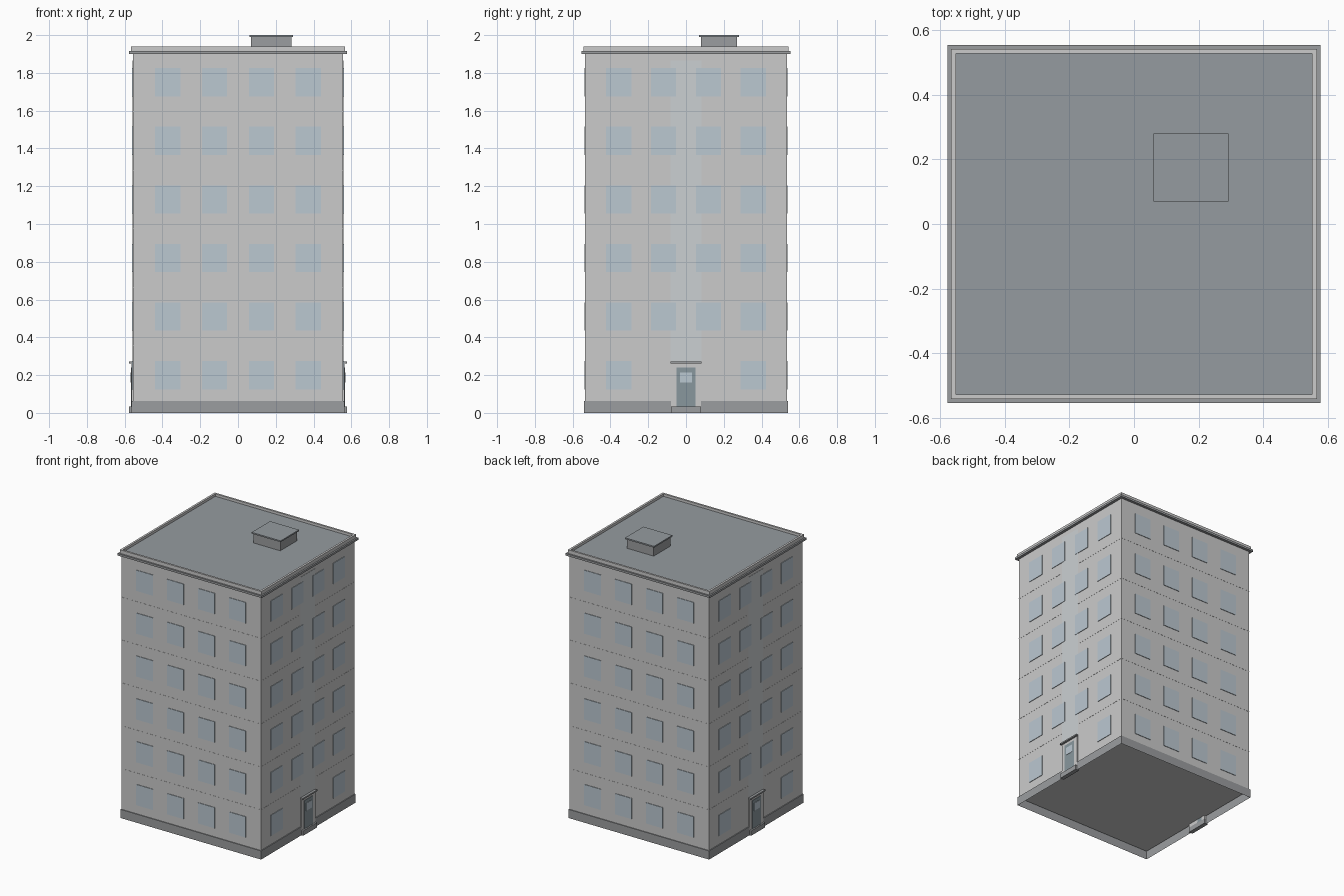
import bpy, bmesh

if "Cube" in bpy.data.objects:
    bpy.data.objects.remove(bpy.data.objects["Cube"])


def mat(name, r, g, b):
    m = bpy.data.materials.new(name)
    m.diffuse_color = (r, g, b, 1)
    m.use_nodes = True
    m.node_tree.nodes["Principled BSDF"].inputs["Base Color"].default_value = m.diffuse_color
    return m


GLASS = mat("glass", 0.50, 0.58, 0.64)
PANEL = mat("stair_panel", 0.60, 0.63, 0.65)
ROOF = mat("roofing", 0.30, 0.33, 0.35)
DARK = mat("dark_trim", 0.33, 0.34, 0.35)
DOOR = mat("door_paint", 0.25, 0.31, 0.34)


def boxes(name, specs, material=None, skip_bottom=False):
    """One object from boxes given as (x0, x1, y0, y1, z0, z1)."""
    bm = bmesh.new()
    for x0, x1, y0, y1, z0, z1 in specs:
        vs = bmesh.ops.create_cube(bm, size=1)["verts"]
        for v in vs:
            v.co = (x1 if v.co.x > 0 else x0,
                    y1 if v.co.y > 0 else y0,
                    z1 if v.co.z > 0 else z0)
    if skip_bottom:
        bm.normal_update()
        low = [f for f in bm.faces if f.normal.z < -0.5]
        bmesh.ops.delete(bm, geom=low, context='FACES')
    me = bpy.data.meshes.new(name)
    bm.to_mesh(me)
    bm.free()
    ob = bpy.data.objects.new(name, me)
    bpy.context.collection.objects.link(ob)
    if material:
        me.materials.append(material)
    return ob


def ring(ox, oy, ix, iy, z0, z1):
    """Four bars forming a rectangular frame."""
    return [(-ox, ox, -oy, -iy, z0, z1), (-ox, ox, iy, oy, z0, z1),
            (-ox, -ix, -iy, iy, z0, z1), (ix, ox, -iy, iy, z0, z1)]


def side(s, x0, x1, y0, y1, z0, z1):
    """Box on the right (s=1) or left (s=-1) wall."""
    return (min(s * x0, s * x1), max(s * x0, s * x1), y0, y1, z0, z1)


BX, BY = 0.557, 0.534
FLOORS = [0.20 + 0.31 * i for i in range(6)]

# Main block and open-bottomed plinth
boxes("walls", [(-BX, BX, -BY, BY, 0.06, 1.905)])
boxes("plinth", [(-BX - 0.006, BX + 0.006, -BY - 0.006, BY + 0.006, 0, 0.062)],
      DARK, skip_bottom=True)

# Thin bands between the floors
boxes("floor_bands", [(-BX - 0.001, BX + 0.001, -BY - 0.001, BY + 0.001,
                       z + 0.153, z + 0.157) for z in FLOORS[:-1]])

# Windows on all four walls
W, H, T = 0.0665, 0.075, 0.004
front, sides = [], []
for i, z in enumerate(FLOORS):
    for x in (-0.372, -0.124, 0.124, 0.372):
        for s in (-1, 1):
            y0, y1 = sorted((s * (BY - 0.01), s * (BY + T)))
            front.append((x - W, x + W, y0, y1, z - H, z + H))
    for y in (-0.356, -0.12, 0.12, 0.356):
        if i == 0 and abs(y) < 0.2:
            continue
        for s in (-1, 1):
            sides.append(side(s, BX - 0.01, BX + T, y - W, y + W, z - H, z + H))
boxes("front_back_windows", front, GLASS)
boxes("side_windows", sides, GLASS)

# Stairwell strips and entrances on both sides
S = (-1, 1)
boxes("stair_strips", [side(s, BX - 0.01, BX + 0.002, -0.083, 0.083, 0.27, 1.866)
                       for s in S], PANEL)
boxes("door_surrounds", [side(s, BX - 0.01, BX + 0.007, -0.08, 0.08, 0.035, 0.26)
                         for s in S])
boxes("doors", [side(s, BX - 0.01, BX + 0.010, -0.05, 0.05, 0.035, 0.24)
                for s in S], DOOR)
boxes("door_glass", [side(s, BX, BX + 0.012, -0.032, 0.032, 0.16, 0.215)
                     for s in S], GLASS)
boxes("door_canopies", [side(s, BX - 0.01, 0.577, -0.083, 0.083, 0.261, 0.271)
                        for s in S], DARK)
boxes("door_steps", [side(s, BX - 0.01, 0.577, -0.08, 0.08, 0, 0.035)
                     for s in S], DARK)

# Cornice, parapet, roof and hatch
boxes("cornice", ring(0.577, 0.553, 0.54, 0.515, 1.900, 1.915), DARK)
boxes("parapet", ring(0.566, 0.542, 0.551, 0.528, 1.915, 1.940))
boxes("roof", [(-0.552, 0.552, -0.529, 0.529, 1.904, 1.922)], ROOF)
boxes("roof_hatch", [(0.07, 0.283, 0.079, 0.269, 1.92, 1.99)], DARK)
boxes("hatch_cap", [(0.06, 0.292, 0.07, 0.28, 1.99, 2.0)], ROOF)
